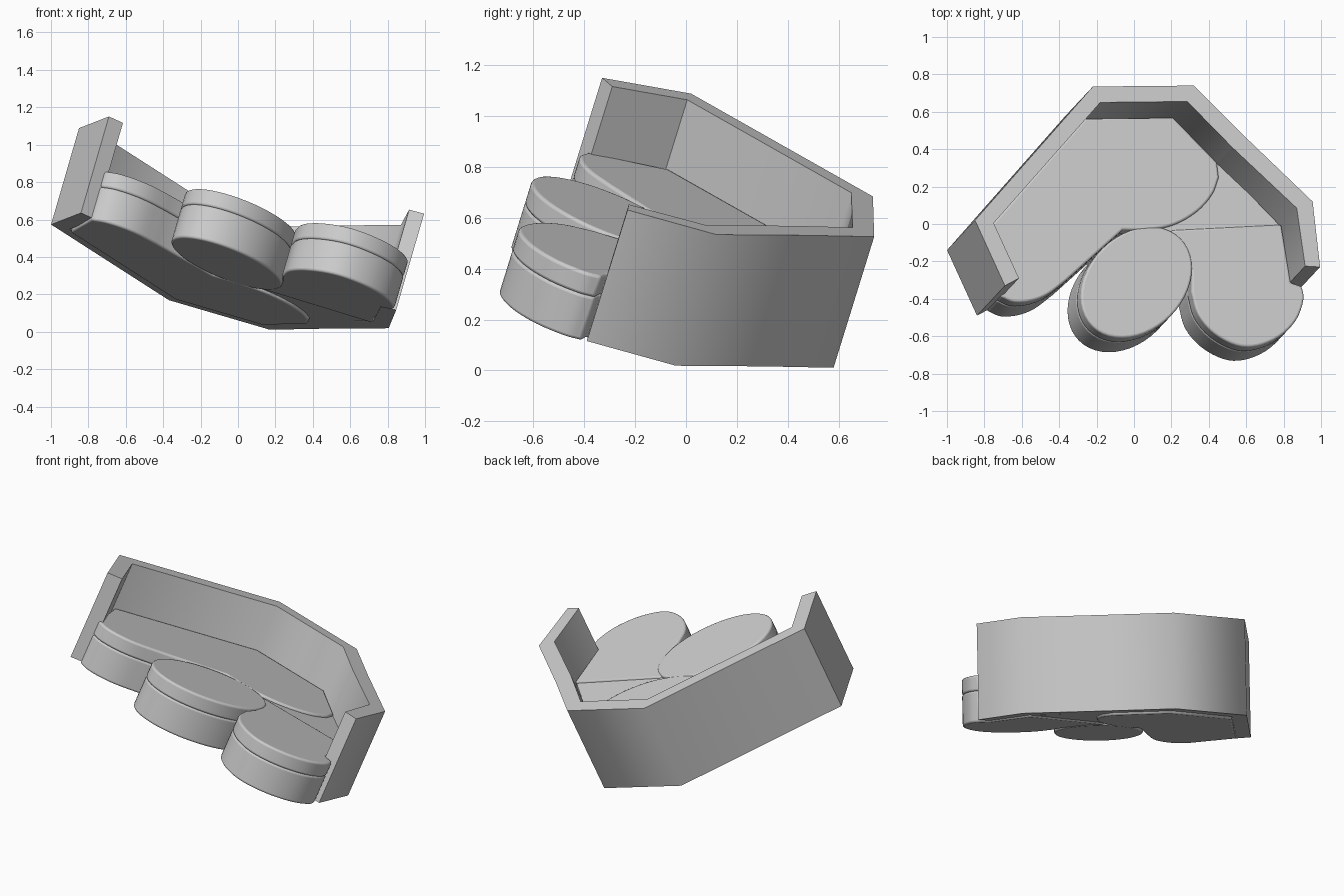
import bpy, bmesh, math
from mathutils import Vector

if "Cube" in bpy.data.objects:
    bpy.data.objects.remove(bpy.data.objects["Cube"])

# The whole sofa leans: its floor plane is z = C - SX*x - SY*y
SX, SY, C = 0.29, 0.31, 0.24
UP = Vector((SX, SY, 1)).normalized()


def place(x, y, ref, h):
    """Point seen from above at (x, y) on the level ref, slid along the tilted axis to level h."""
    p = Vector((x, y, C + ref / UP.z - SX * x - SY * y))
    return p + UP * (h - ref)


def curve(pts, steps=4):
    """Catmull-Rom curve through an open run of points."""
    v = [Vector(p) for p in pts]
    v = [2 * v[0] - v[1]] + v + [2 * v[-1] - v[-2]]
    out = []
    for a, b, c, d in zip(v, v[1:], v[2:], v[3:]):
        for i in range(steps):
            t = i / steps
            q = 0.5 * (2 * b + (c - a) * t + (2 * a - 5 * b + 4 * c - d) * t ** 2
                       + (3 * b - a - 3 * c + d) * t ** 3)
            out.append(tuple(q))
    return out + [tuple(pts[-1])]


def finish(name, bm, bevel=0, angle=60):
    bmesh.ops.recalc_face_normals(bm, faces=bm.faces)
    me = bpy.data.meshes.new(name)
    bm.to_mesh(me)
    bm.free()
    ob = bpy.data.objects.new(name, me)
    bpy.context.collection.objects.link(ob)
    if bevel:
        m = ob.modifiers.new("soft_edge", 'BEVEL')
        m.width, m.segments = bevel, 3
        m.limit_method, m.angle_limit = 'ANGLE', math.radians(50)
    bpy.ops.object.select_all(action='DESELECT')
    ob.select_set(True)
    bpy.context.view_layer.objects.active = ob
    bpy.ops.object.shade_smooth_by_angle(angle=math.radians(angle))
    return ob


def slab(name, outline, low, high, ref, bevel=0):
    """Upholstered slab from a plan outline."""
    bm = bmesh.new()
    rings = [[bm.verts.new(place(x, y, ref, h)) for x, y in outline] for h in (low, high)]
    for r in rings:
        bm.faces.new(r)
    n = len(outline)
    for i in range(n):
        j = (i + 1) % n
        bm.faces.new((rings[0][i], rings[0][j], rings[1][j], rings[1][i]))
    finish(name, bm, bevel)


def wall(name, outer, inner, top):
    """Backrest strip between an outer and an inner path."""
    bm = bmesh.new()
    rows = []
    for o, i in zip(outer, inner):
        rows.append([bm.verts.new(place(*p, top, h)) for p, h in ((o, 0), (o, top), (i, top), (i, 0))])
    for a, b in zip(rows, rows[1:]):
        for k in range(4):
            l = (k + 1) % 4
            bm.faces.new((a[k], a[l], b[l], b[k]))
    bm.faces.new(rows[0])
    bm.faces.new(rows[-1])
    finish(name, bm)


# Angled backrests
wall("main_backrest",
     [(-.69, -.33), (-.85, .02), (-.22, .735), (.32, .74), (.59, .47)],
     [(-.615, -.29), (-.75, .005), (-.18, .65), (.285, .655), (.525, .41)], 0.56)
wall("right_backrest",
     [(.59, .47), (.955, .12), (.995, -.23)],
     [(.525, .41), (.87, .085), (.915, -.225)], 0.56)

# Plan outlines of the seats, as seen on the seat top
TOP = 0.27
long_seat = ([(-.82, -.07), (-.26, .565), (.21, .57), (.445, .33)]
             + curve([(.455, .25), (.42, .16), (.34, .07), (.22, 0), (.08, -.03), (-.06, -.03)])
             + curve([(-.36, -.30), (-.46, -.375), (-.55, -.41), (-.64, -.415), (-.71, -.385)]))
right_seat = ([(.79, 0), (.2, -.03), (.31, -.25)]
              + curve([(.31, -.36), (.345, -.48), (.43, -.58), (.55, -.645), (.66, -.65),
                       (.78, -.6), (.87, -.51), (.91, -.4), (.9, -.33)])
              + [(.84, -.31)])
d = math.sqrt(0.5)
pouf = []
for k in range(48):
    a = 2 * math.pi * k / 48
    u, v = .333 * math.cos(a), .257 * math.sin(a)
    pouf.append((.015 + d * (u - v), -.31 + d * (u + v)))

# Each seat is a thick base with a thinner cushion on top
for name, outline, drop in (("long_seat", long_seat, 0), ("pouf", pouf, 0),
                            ("right_seat", right_seat, .005)):
    slab(name + "_base", outline, -.015 + drop, .18 - drop, TOP, .012)
    slab(name + "_cushion", outline, .178 - drop, TOP - drop, TOP, .012)

# Corner filler between the two seats
slab("corner_seat", [(.45, .34), (.13, -.03), (.3, -.05), (.79, -.01)], 0, .255, TOP)
